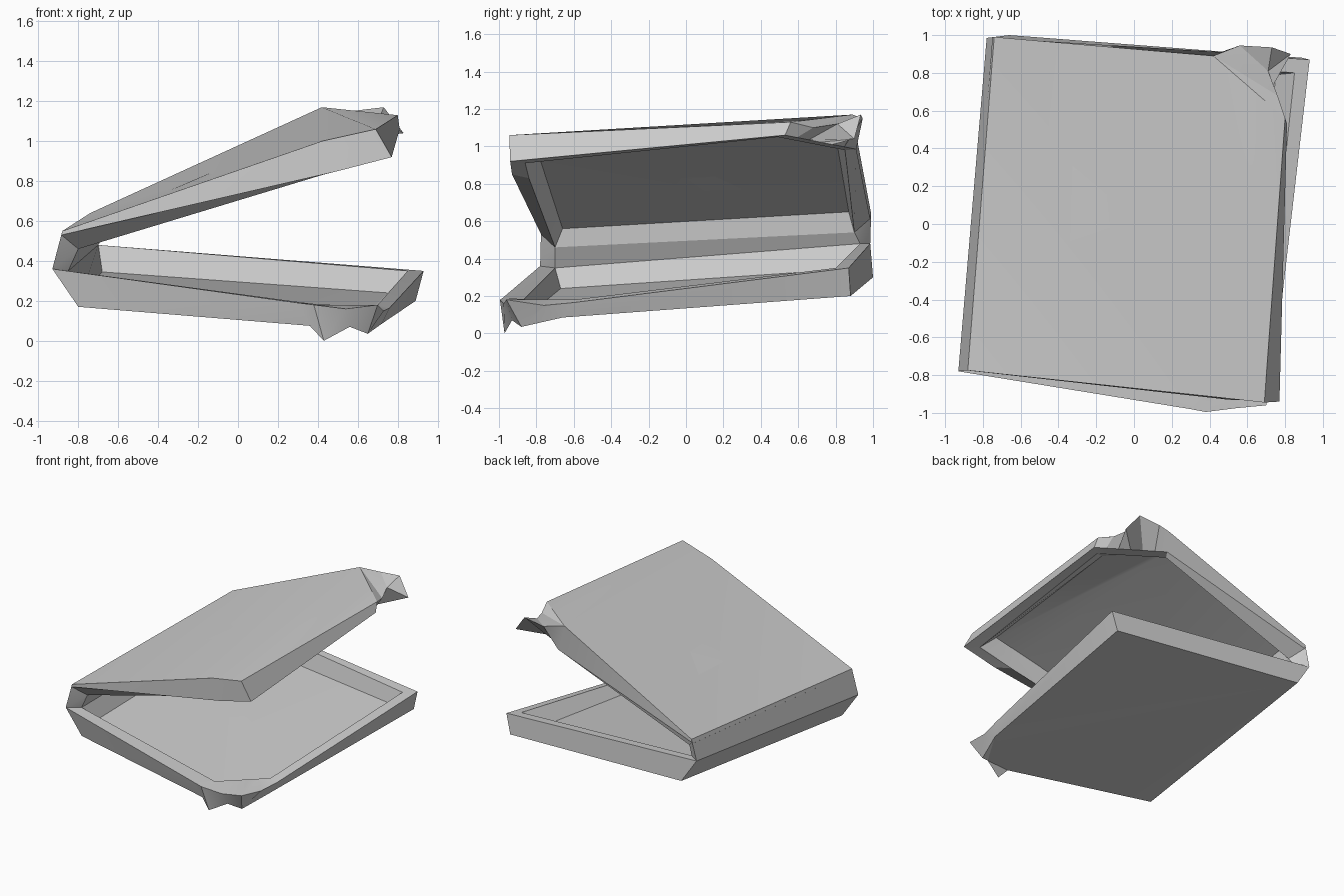
import bpy, bmesh
from math import radians
from mathutils import Vector

if "Cube" in bpy.data.objects:
    bpy.data.objects.remove(bpy.data.objects["Cube"], do_unlink=True)

grey = bpy.data.materials.new("plain grey")
grey.use_nodes = True
colour = (0.6, 0.6, 0.6, 1)
grey.diffuse_color = colour
grey.node_tree.nodes["Principled BSDF"].inputs["Base Color"].default_value = colour


def span(start, end, count):
    """Evenly spaced points from start to end, both included."""
    start, end = Vector(start), Vector(end)
    return [start.lerp(end, i / (count - 1)) for i in range(count)]


def loft(name, rings, first_caps, last_caps):
    """Join equal rings with quads and close both ends with the listed faces."""
    bm = bmesh.new()
    loops = [[bm.verts.new(point) for point in ring] for ring in rings]
    for lower, upper in zip(loops, loops[1:]):
        count = len(lower)
        for i in range(count):
            j = (i + 1) % count
            bm.faces.new((lower[i], lower[j], upper[j], upper[i]))
    caps = []
    for loop, faces in ((loops[0], first_caps), (loops[-1], last_caps)):
        caps += [bm.faces.new([loop[i] for i in face]) for face in faces]
    bmesh.ops.recalc_face_normals(bm, faces=bm.faces)
    bmesh.ops.triangulate(bm, faces=caps, ngon_method='EAR_CLIP')
    mesh = bpy.data.meshes.new(name)
    bm.to_mesh(mesh)
    bm.free()
    mesh.materials.append(grey)
    obj = bpy.data.objects.new(name, mesh)
    bpy.context.collection.objects.link(obj)
    bpy.ops.object.select_all(action='DESELECT')
    obj.select_set(True)
    bpy.context.view_layer.objects.active = obj
    bpy.ops.object.shade_smooth_by_angle(angle=radians(20))
    return obj


# Lower tray: rings run front left, latch corner, back right, back left
tray_underside = [
    (-.8, -.77, .17), (.36, -.95, .075),
    (.43, -.97, 0), (.56, -.93, .07), (.65, -.88, .035), (.71, -.77, .13),
    (.72, -.66, .085), (.89, .88, .2), (-.66, 1, .3)]
tray_rim = [
    (-.93, -.78, .36), (.3, -.98, .19),
    (.38, -.995, .18), (.54, -.975, .16), (.7, -.96, .18), (.73, -.76, .15),
    (.76, -.6, .165), (.93, .87, .35), (-.78, .985, .48)]
tray_lip = [(-.85, -.7, .35),
            *span((.41, -.87, .18), (.7, -.6, .18), 6),
            (.85, .8, .35), (-.7, .93, .48)]
tray_floor = [(-.78, -.67, .24),
              *span((.4, -.81, .125), (.64, -.57, .13), 6),
              (.75, .79, .24), (-.68, .88, .345)]
loft("lower_tray", [tray_underside, tray_rim, tray_lip, tray_floor],
     [(0, 1, 6, 7, 8), (1, 2, 3), (1, 3, 6), (3, 4, 6), (4, 5, 6)],
     [range(9)])

# Lid: rings run front left, front right, latch corner, back left
lid_top = [
    (-.88, -.775, .55), (.42, -.915, 1), (.69, -.945, 1.06),
    (.8, .56, 1.13), (.76, .68, 1.1), (.71, .81, 1.12), (.83, .9, 1.04),
    (.73, .935, 1.17), (.56, .945, 1.15), (.42, .89, 1.17), (-.74, .99, .64)]
lid_rim = [
    (-.885, -.775, .53), (.5, -.93, .85), (.77, -.94, .92),
    *span((.81, .53, 1.06), (.46, .91, .985), 7),
    (-.75, .985, .61)]
lid_lip = [(-.8, -.7, .46), (.42, -.84, .83), (.69, -.86, .91),
           *span((.75, .49, 1.05), (.42, .85, .98), 7),
           (-.66, .9, .54)]
lid_ceiling = [(-.79, -.66, .56), (.36, -.78, .93), (.6, -.79, .99),
               *span((.68, .46, 1.07), (.37, .8, 1.06), 7),
               (-.65, .87, .65)]
loft("lid", [lid_top, lid_rim, lid_lip, lid_ceiling],
     [(0, 1, 10), (1, 9, 10), (1, 2, 9), (2, 3, 9),
      (3, 4, 9), (4, 5, 9), (5, 8, 9), (5, 7, 8), (5, 6, 7)],
     [(0, 1, 9, 10), range(1, 10)])

# Hinge spine: a four-sided bar joining the left edges of tray and lid
loft("hinge_spine",
     [[tray_rim[0], lid_top[0], lid_lip[0], tray_lip[0]],
      [tray_rim[-1], lid_top[-1], lid_lip[-1], tray_lip[-1]]],
     [range(4)], [range(4)])
